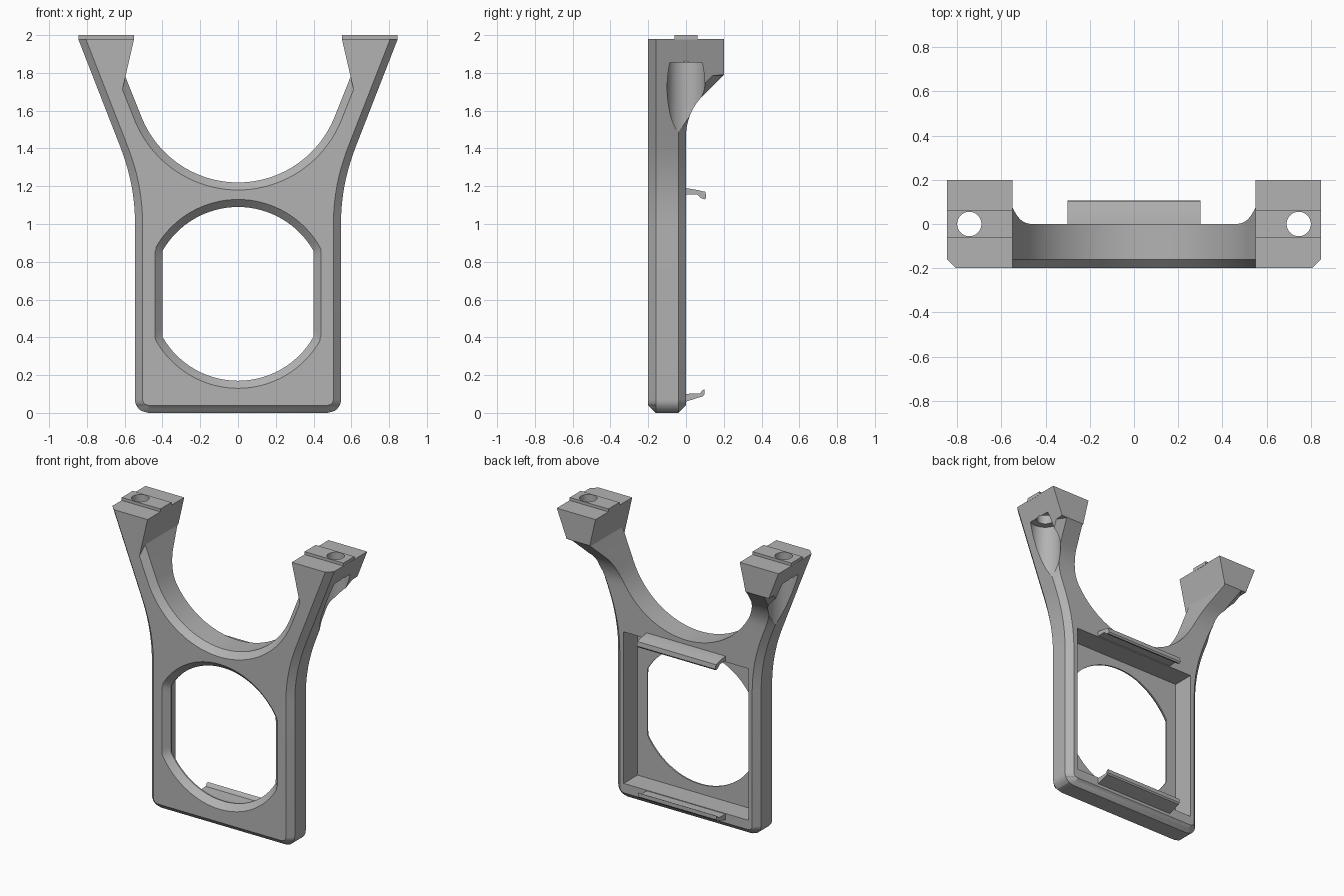
import bpy
import bmesh
from math import sin, cos, pi, sqrt, radians

old = bpy.data.objects.get("Cube")
if old:
    bpy.data.objects.remove(old)

grey = bpy.data.materials.new("plain_grey")
grey.use_nodes = True
COLOUR = (0.45, 0.45, 0.45, 1)
grey.diffuse_color = COLOUR
grey.node_tree.nodes["Principled BSDF"].inputs["Base Color"].default_value = COLOUR


def loft(name, rings):
    """Closed solid through rings that all have the same number of points."""
    bm = bmesh.new()
    loops = [[bm.verts.new(p) for p in ring] for ring in rings]
    n = len(rings[0])
    for a, b in zip(loops, loops[1:]):
        for i in range(n):
            j = (i + 1) % n
            bm.faces.new((a[i], a[j], b[j], b[i]))
    bm.faces.new(loops[0])
    bm.faces.new(loops[-1])
    bmesh.ops.remove_doubles(bm, verts=bm.verts, dist=1e-5)
    bmesh.ops.recalc_face_normals(bm, faces=bm.faces)
    mesh = bpy.data.meshes.new(name)
    bm.to_mesh(mesh)
    bm.free()
    mesh.materials.append(grey)
    obj = bpy.data.objects.new(name, mesh)
    bpy.context.collection.objects.link(obj)
    return obj


def cylinder(name, x, r, z0, z1):
    ring = [(x + r * cos(2 * pi * i / 48), r * sin(2 * pi * i / 48)) for i in range(48)]
    return loft(name, [[(px, py, z) for px, py in ring] for z in (z0, z1)])


def box(name, x0, x1, y0, y1, z0, z1):
    return loft(name, [[(x0, y0, z), (x1, y0, z), (x1, y1, z), (x0, y1, z)]
                       for z in (z0, z1)])


def activate(obj):
    bpy.ops.object.select_all(action='DESELECT')
    obj.select_set(True)
    bpy.context.view_layer.objects.active = obj


def cut(obj, cutters):
    activate(obj)
    for c in cutters:
        c.hide_render = True
        mod = obj.modifiers.new("cut", 'BOOLEAN')
        mod.operation = 'DIFFERENCE'
        mod.solver = 'EXACT'
        mod.object = c
        bpy.ops.object.modifier_apply(modifier=mod.name)


def smooth(obj):
    activate(obj)
    bpy.ops.object.shade_smooth_by_angle(angle=radians(20))


# Frame outline: half width, back surface and chamfers at each height
CH, HALF, CORNER = 0.04, 0.545, 0.07


def half_width(z):
    if z < CORNER:
        return HALF - CORNER + sqrt(max(0, CORNER ** 2 - (CORNER - z) ** 2))
    if z < 1:
        return HALF
    if z < 1.408:
        return HALF + 1.1 - sqrt(1.1 ** 2 - (z - 1) ** 2)
    return 0.623 + 0.39 * (z - 1.408)


def inset_width(z, c):
    if z < CORNER:
        return HALF - CORNER + sqrt(max(0, (CORNER - CH) ** 2 - (CORNER - z) ** 2))
    return half_width(z) - c


def back(z):
    if z < 1.465:
        return 0
    if z < 1.677:
        return 0.3 - sqrt(0.09 - (z - 1.465) ** 2)
    return min(0.2, z - 1.589)


def section(z):
    edge = max(0, CH - z)
    step = z > 1.787
    c = 0.0005 if step else CH
    depth = c * (1 + 0.4 * min(1, max(0, (z - 1.465) / 0.2)))
    yb, yf = back(z), -0.2
    xo, xf, xb = half_width(z), inset_width(z, CH), inset_width(z, c)
    right = [(xf, yf + edge), (xo, yf + CH), (xo, yb - depth), (xb, yb - edge)]
    return [(x, y, z) for x, y in right] + [(-x, y, z) for x, y in reversed(right)]


levels = [0, 0.01, 0.02, 0.03, 0.04, 0.045, 0.05, 0.06, 0.07]
levels += [1 + 0.0408 * i for i in range(11)]
levels += [1.465 + 0.0212 * i for i in range(11)] + [1.786, 1.789, 1.98]
frame = loft("frame", [section(z) for z in levels])


# Cradle opening between the arms, chamfered at the front
def cradle(y, d):
    r, tilt = 0.55 + d, radians(21.8)
    pts = []
    for i in range(41):
        a = -pi + tilt + (pi - 2 * tilt) * i / 40
        pts.append((r * cos(a), 1.77 + r * sin(a)))
    drop = 1.71 * d
    side = [(0.596 + 0.23 * drop, 1.78 - drop), (0.55, 1.98), (0.55, 2.1)]
    pts += side + [(-x, z) for x, z in reversed(side)]
    return [(x, y, z) for x, z in pts]


# Round opening with flattened sides
def window(y, d):
    pts = []
    for i in range(96):
        a = 2 * pi * i / 96
        x = (0.46 + d) * cos(a)
        pts.append((max(-0.4 - d, min(0.4 + d, x)), y, 0.63 + (0.46 + d) * sin(a)))
    return pts


layers = ((-0.24, 0.08), (-0.16, 0), (0.4, 0))
cutters = [loft("cradle_cutter", [cradle(y, d) for y, d in layers]),
           loft("window_cutter", [window(y, d) for y, d in layers]),
           box("pocket_cutter", -0.475, 0.475, -0.15, 0.1, 0.105, 1.15)]

# Bolt holes and the recesses below them
holes = []
for s in (-1, 1):
    holes.append(cylinder("bolt_cutter", s * 0.745, 0.055, 1.7, 2.1))
    cutters.append(cylinder("recess_cutter", s * 0.745, 0.1, 1.2, 1.855))
cut(frame, cutters + holes)
smooth(frame)

# Raised ridges on the arm tops
for s, side, hole in zip((-1, 1), ("right", "left"), holes):
    x0, x1 = sorted((s * 0.55, s * 0.845))
    ridge = box(side + "_top_ridge", x0, x1, -0.06, 0.06, 1.975, 2.0)
    cut(ridge, [hole])
    smooth(ridge)

for c in cutters + holes:
    bpy.data.objects.remove(c)

# Hooked clips above and below the rear pocket
upper = [(-0.03, 1.155), (0.06, 1.157), (0.08, 1.137), (0.1, 1.13), (0.107, 1.14),
         (0.103, 1.17), (0.06, 1.18), (0, 1.19), (-0.03, 1.19)]
lower = [(-0.03, 0.055), (0, 0.06), (0.09, 0.088), (0.097, 0.098), (0.097, 0.125),
         (0.087, 0.12), (0.075, 0.103), (-0.03, 0.1)]
for name, profile in (("upper_clip", upper), ("lower_clip", lower)):
    smooth(loft(name, [[(x, y, z) for y, z in profile] for x in (-0.3, 0.3)]))
